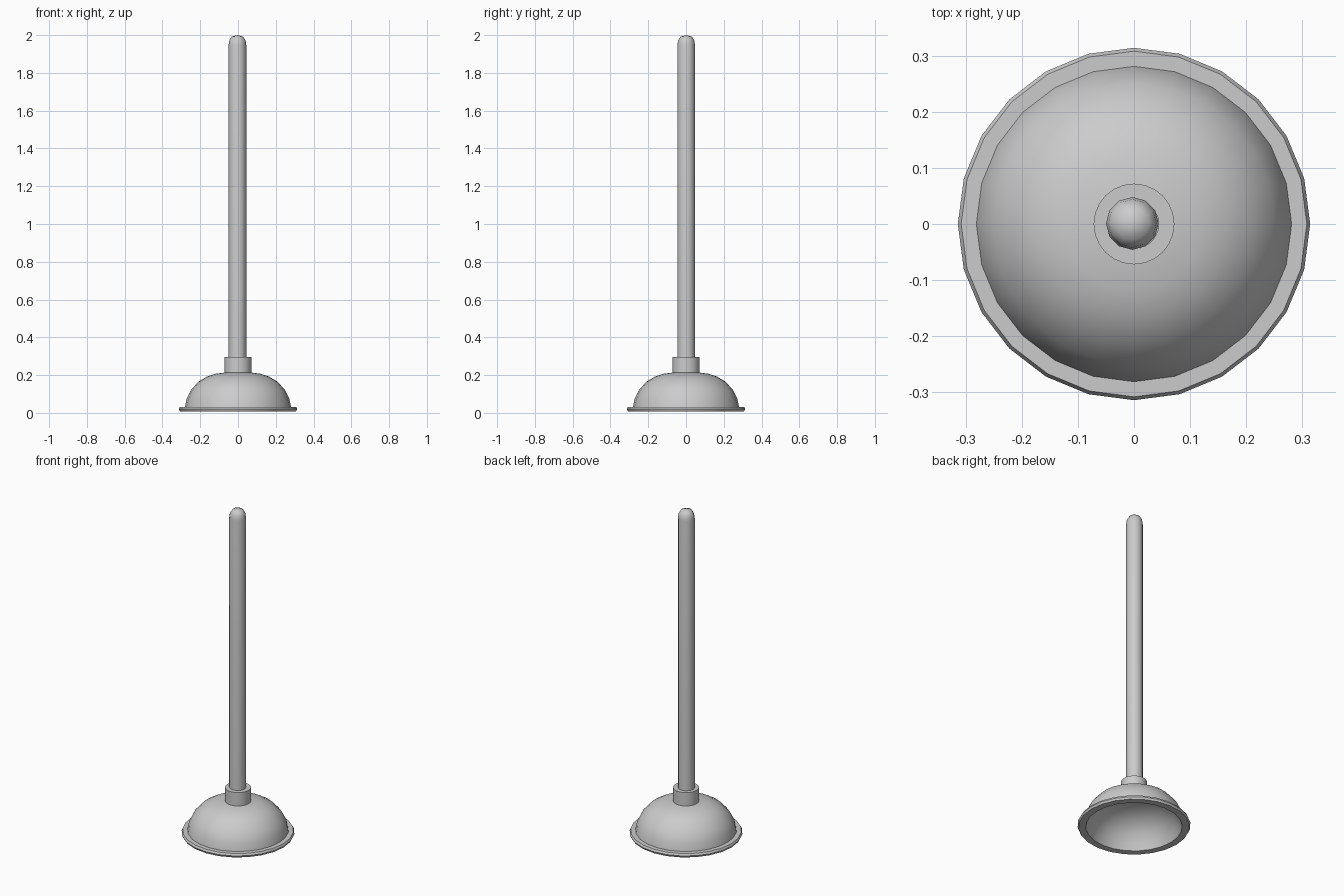
import bpy, bmesh, math

if "Cube" in bpy.data.objects:
    bpy.data.objects.remove(bpy.data.objects["Cube"])


def lathe(name, profile, sides, angle=40, centre=(0, 0)):
    """Spin an (r, z) profile around z; points with r = 0 become poles."""
    bm = bmesh.new()
    rings = []
    for r, z in profile:
        if r == 0:
            rings.append([bm.verts.new((centre[0], centre[1], z))] * sides)
        else:
            rings.append([bm.verts.new((centre[0] + r * math.cos(2 * math.pi * i / sides),
                                        centre[1] + r * math.sin(2 * math.pi * i / sides), z))
                          for i in range(sides)])
    for a, b in zip(rings, rings[1:]):
        for i in range(sides):
            j = (i + 1) % sides
            corners = list(dict.fromkeys((a[i], a[j], b[j], b[i])))
            bm.faces.new(corners)
    bmesh.ops.recalc_face_normals(bm, faces=bm.faces)
    mesh = bpy.data.meshes.new(name)
    bm.to_mesh(mesh)
    bm.free()
    obj = bpy.data.objects.new(name, mesh)
    bpy.context.collection.objects.link(obj)
    bpy.context.view_layer.objects.active = obj
    obj.select_set(True)
    bpy.ops.object.shade_smooth_by_angle(angle=math.radians(angle))
    obj.select_set(False)
    return obj


# Hollow rubber cup: inner wall, flat rim, outer dome and socket collar
lathe("rubber_cup", [
    (0, 0.185), (0.10, 0.175), (0.17, 0.145), (0.22, 0.10), (0.25, 0.05), (0.268, 0.008),
    (0.308, 0.008), (0.314, 0.02), (0.308, 0.032), (0.281, 0.032),
    (0.272, 0.075), (0.25, 0.12), (0.21, 0.165), (0.165, 0.192), (0.12, 0.207), (0.072, 0.213),
    (0.072, 0.295), (0.044, 0.295), (0.044, 0.20), (0, 0.20)], 24)

# Wooden handle with rounded top
lathe("handle", [
    (0, 0.205), (0.047, 0.205), (0.047, 1.945), (0.043, 1.972), (0.030, 1.992), (0, 2.0)],
    12, 60, (-0.003, 0.001))
